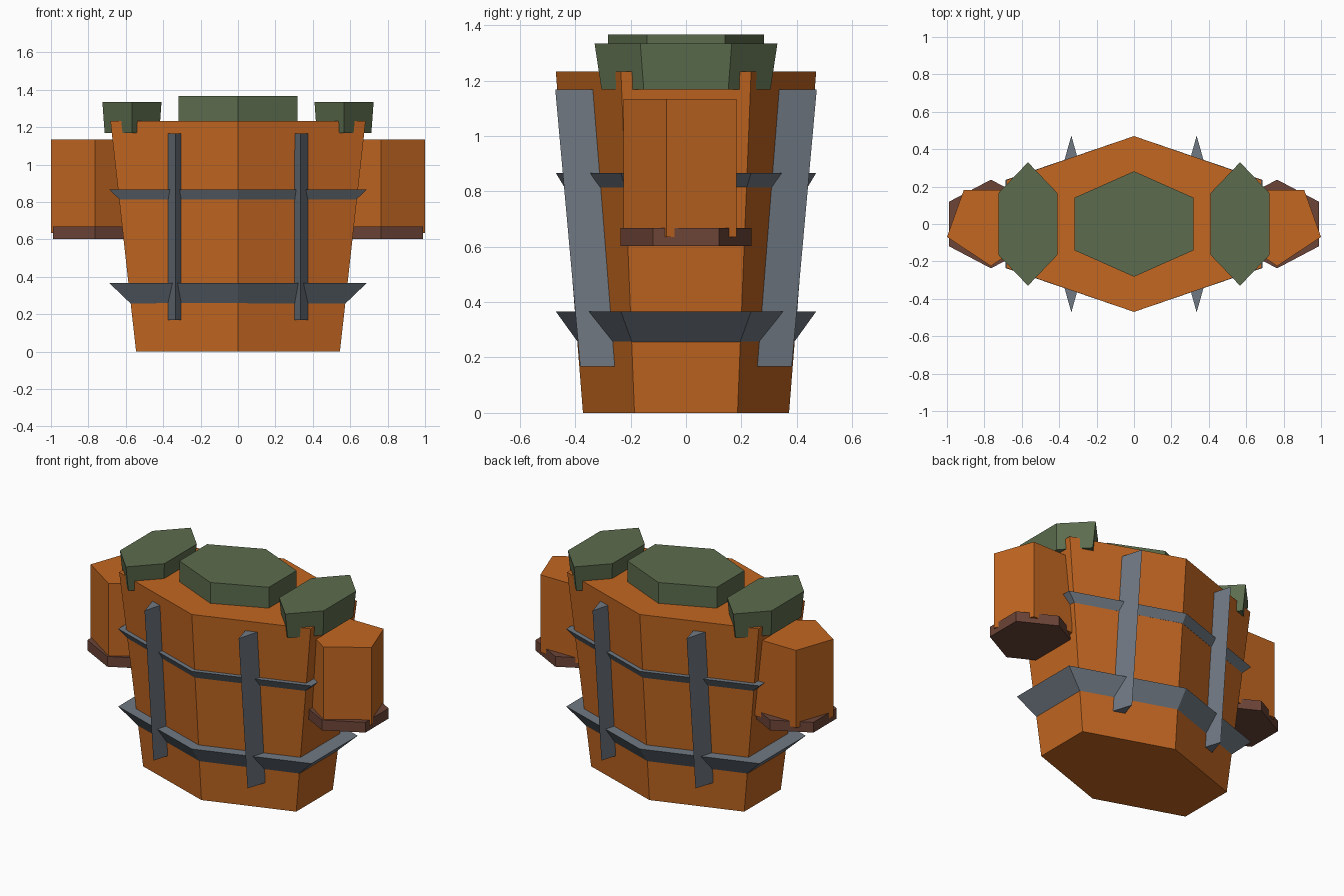
import bpy, bmesh, math

if "Cube" in bpy.data.objects:
    bpy.data.objects.remove(bpy.data.objects["Cube"])


def material(name, rgb):
    m = bpy.data.materials.new(name)
    m.diffuse_color = (*rgb, 1)
    m.use_nodes = True
    m.node_tree.nodes["Principled BSDF"].inputs["Base Color"].default_value = m.diffuse_color
    return m


ORANGE = material("orange canvas", (0.54, 0.135, 0.015))
GREEN = material("olive green", (0.107, 0.15, 0.075))
GREY = material("slate grey", (0.16, 0.19, 0.225))
BROWN = material("dark brown", (0.15, 0.058, 0.038))


def loft(name, mat, bottom, top):
    """Solid joining two outlines with the same number of points."""
    bm = bmesh.new()
    lo = [bm.verts.new(p) for p in bottom]
    hi = [bm.verts.new(p) for p in top]
    n = len(lo)
    bm.faces.new(lo[::-1])
    bm.faces.new(hi)
    for i in range(n):
        j = (i + 1) % n
        bm.faces.new((lo[i], lo[j], hi[j], hi[i]))
    bmesh.ops.recalc_face_normals(bm, faces=bm.faces)
    mesh = bpy.data.meshes.new(name)
    bm.to_mesh(mesh)
    bm.free()
    mesh.materials.append(mat)
    obj = bpy.data.objects.new(name, mesh)
    bpy.context.collection.objects.link(obj)
    return obj


def ring(half_x, half_y, z, cx=0, sides=6, side=1):
    """Polygon with a corner on -y; half_x is the distance to its widest corner."""
    rx = half_x / (math.cos(math.radians(30 if sides == 6 else 18)))
    pts = []
    for i in range(sides):
        a = -math.pi / 2 + math.tau * i / sides
        pts.append((side * (cx + rx * math.cos(a)), half_y * math.sin(a), z))
    return pts


# Main bag body, flaring towards the top
loft("bag_body", ORANGE, ring(0.545, 0.372, 0), ring(0.682, 0.47, 1.232))

# Raised lid in the centre
loft("centre_lid", GREEN, ring(0.318, 0.282, 1.2), ring(0.318, 0.282, 1.366))

# Flared horizontal straps
loft("lower_strap", GREY, ring(0.572, 0.39, 0.255), ring(0.688, 0.47, 0.366))
loft("upper_strap", GREY, ring(0.633, 0.438, 0.813), ring(0.688, 0.47, 0.866))

for side, label in ((-1, "left"), (1, "right")):
    # Green shoulder lids, narrowing downwards
    loft(label + "_shoulder_lid", GREEN,
         ring(0.146, 0.305, 1.168, 0.567, 6, side),
         ring(0.158, 0.33, 1.333, 0.567, 6, side))
    # Five-sided side pouches on six-sided bases
    loft(label + "_pouch", ORANGE,
         ring(0.235, 0.225, 0.635, 0.765, 5, side),
         ring(0.235, 0.225, 1.134, 0.765, 5, side))
    loft(label + "_pouch_base", BROWN,
         ring(0.225, 0.237, 0.602, 0.765, 6, side),
         ring(0.225, 0.237, 0.668, 0.765, 6, side))
    # Triangular upright ribs on front and back
    for face, where in ((-1, "front"), (1, "back")):
        def rib(outer, inner, z):
            x = side * 0.335
            return [(x, face * outer, z), (x + 0.04, face * inner, z),
                    (x - 0.04, face * inner, z)]
        loft(f"{label}_{where}_rib", GREY,
             rib(0.382, 0.255, 0.168), rib(0.472, 0.33, 1.167))
